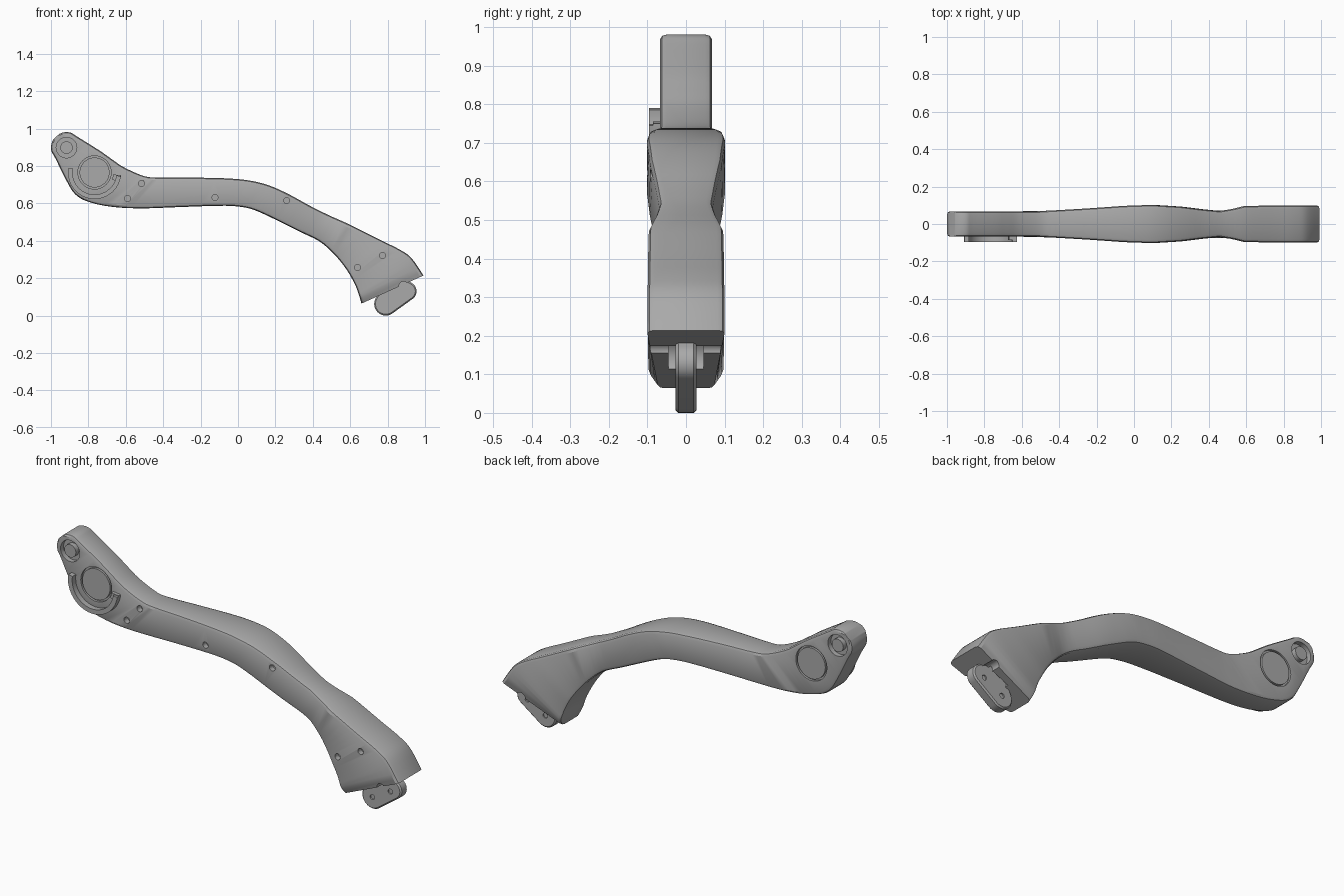
import bpy, bmesh
from math import sin, cos, radians, pi
from mathutils import Vector

if "Cube" in bpy.data.objects:
    bpy.data.objects.remove(bpy.data.objects["Cube"])

grey = bpy.data.materials.new("satin grey")
grey.use_nodes = True
GREY = (0.4, 0.4, 0.4, 1)
grey.diffuse_color = GREY
grey.node_tree.nodes["Principled BSDF"].inputs["Base Color"].default_value = GREY


def finish(name, bm):
    """Turn a bmesh into a named object with outward normals."""
    bmesh.ops.recalc_face_normals(bm, faces=bm.faces)
    mesh = bpy.data.meshes.new(name)
    bm.to_mesh(mesh)
    bm.free()
    mesh.materials.append(grey)
    obj = bpy.data.objects.new(name, mesh)
    bpy.context.collection.objects.link(obj)
    return obj


def activate(obj):
    bpy.ops.object.select_all(action="DESELECT")
    obj.select_set(True)
    bpy.context.view_layer.objects.active = obj


def smooth(obj, angle=28):
    activate(obj)
    bpy.ops.object.shade_smooth_by_angle(angle=radians(angle))


def cut(obj, cutter):
    """Subtract a cutter for good and discard it."""
    activate(obj)
    mod = obj.modifiers.new("cut", "BOOLEAN")
    mod.operation, mod.solver, mod.object = "DIFFERENCE", "EXACT", cutter
    bpy.ops.object.modifier_apply(modifier=mod.name)
    bpy.data.objects.remove(cutter)


def loft(rings, closed=False):
    """Skin a list of equal rings, capping the ends unless closed."""
    bm = bmesh.new()
    loops = [[bm.verts.new(p) for p in ring] for ring in rings]
    pairs = list(zip(loops, loops[1:] + loops[:1]))
    for a, b in pairs if closed else pairs[:-1]:
        for i in range(len(a)):
            j = (i + 1) % len(a)
            bm.faces.new((a[i], a[j], b[j], b[i]))
    if not closed:
        bm.faces.new(loops[0])
        bm.faces.new(loops[-1])
    return bm


def band(name, x, z, r0, r1, y0, y1, start=0, end=360):
    """Rectangular-section ring or arc around an axis along y."""
    full = end - start == 360
    steps = 40
    rings = []
    for k in range(steps if full else steps + 1):
        a = radians(start + (end - start) * k / steps)
        rings.append([(x + r * cos(a), y, z + r * sin(a))
                      for r, y in ((r0, y0), (r1, y0), (r1, y1), (r0, y1))])
    return finish(name, loft(rings, full))


def disc(name, x, z, r, y0, y1, sides=24):
    """Cylinder along y."""
    return finish(name, loft([[(x + r * cos(2 * pi * k / sides), y, z + r * sin(2 * pi * k / sides))
                               for k in range(sides)] for y in (y0, y1)]))


# Half thickness of the arm along its length
THICK = [(-1, .067), (-.5, .068), (-.25, .083), (-.05, .097), (.1, .102),
         (.25, .093), (.36, .079), (.46, .069), (.53, .08), (.6, .097), (1, .1)]


def half(x, z=1):
    w = THICK[0][1] if x < -1 else THICK[-1][1]
    for (xa, wa), (xb, wb) in zip(THICK, THICK[1:]):
        if xa <= x <= xb:
            w = wa + (wb - wa) * (x - xa) / (xb - xa)
    return min(w, .07 + max(0, z - .06) * .75)  # claw narrows near the ground


# Upper and lower edge of the arm, station by station
PIVOT, PIVOT_R = Vector((-.917, .898)), .083
axis, side = Vector((.69, -.72)), Vector((.72, .69))
stations = []
for a in (15, 35, 60, 90):
    mid = PIVOT - axis * PIVOT_R * cos(radians(a))
    off = side * PIVOT_R * sin(radians(a))
    stations.append((mid + off, mid - off))
for xt, zt, xb, zb in (
        (-.74, .882, -.912, .711), (-.676, .837, -.869, .647), (-.607, .791, -.805, .61),
        (-.5, .745, -.687, .583), (-.42, .738, -.527, .573), (-.286, .738, -.313, .58),
        (-.072, .734, -.1, .587), (.061, .722, 0, .583), (.168, .695, .088, .564),
        (.275, .647, .211, .508), (.382, .588, .329, .449), (.489, .535, .436, .396),
        (.596, .487, .516, .326), (.757, .406, .58, .246), (.864, .353, .623, .171),
        (.928, .307, .644, .118), (.992, .214, .66, .064)):
    stations.append((Vector((xt, zt)), Vector((xb, zb))))


def spline(pts, i, t):
    p0, p1, p2, p3 = (pts[min(max(i + k, 0), len(pts) - 1)] for k in (-1, 0, 1, 2))
    return .5 * (2 * p1 + (p2 - p0) * t + (2 * p0 - 5 * p1 + 4 * p2 - p3) * t * t
                 + (3 * p1 - p0 - 3 * p2 + p3) * t ** 3)


def section(top, low):
    """Rounded rectangle standing between the two edge points."""
    d = low - top
    c = min(.018, d.length / 4)
    d.normalize()
    ring = []
    for edge, inward, sy in ((top, d, 1), (low, -d, 1), (low, -d, -1), (top, d, -1)):
        w = half(*edge)
        corner = []
        for a in (0, 45, 90):
            p = edge + inward * c * (1 - cos(radians(a)))
            corner.append((p.x, sy * (w - c + c * sin(radians(a))), p.y))
        ring += corner if (edge is top) == (sy > 0) else corner[::-1]
    return ring


# Arm body
tops, lows = zip(*stations)
SUB = 4
rings = [section(spline(tops, i, k / SUB), spline(lows, i, k / SUB))
         for i in range(len(stations) - 1) for k in range(SUB)]
rings.append(section(tops[-1], lows[-1]))
arm = finish("arm_body", loft(rings))

# Round hub grooves and pivot recesses on both faces
HUB = (-.767, .765)
for s in (-1, 1):
    face = s * .067
    cut(arm, band("hub_cutter", *HUB, .08, .089, face - s * .012, face + s * .03))
    cut(arm, band("pivot_cutter", *PIVOT, .033, .055, face - s * .025, face + s * .03))

# Screw holes on the front face
for x, z in ((-.516, .706), (-.591, .626), (-.123, .631), (.26, .615), (.639, .257), (.773, .321)):
    w = half(x)
    cut(arm, disc("screw_cutter", x, z, .016, -w + .03, -w - .05, 16))

# Claw opening: a round notch across and a slot for the foot
cut(arm, disc("notch_cutter", .885, .158, .024, -.2, .2))
cut(arm, disc("slot_cutter", .825, .14, .06, -.045, .045))
smooth(arm)

# Raised crescent guard around the hub, with a stop at its end
guard = band("hub_guard", *HUB, .118, .142, -.096, -.06, 170, 352)
smooth(guard)
stop = band("guard_stop", *HUB, .1, .142, -.085, -.06, 338, 354)
smooth(stop)

# Foot plate: hull of rounded corners with a softened rim
bm = bmesh.new()
for x, z, r in ((.79, .062, .062), (.905, .13, .05), (.8, .17, .02), (.88, .18, .02)):
    for y, shrink in ((-.027, .007), (-.02, 0), (.02, 0), (.027, .007)):
        for k in range(32):
            a = 2 * pi * k / 32
            bm.verts.new((x + (r - shrink) * cos(a), y, z + (r - shrink) * sin(a)))
hull = bmesh.ops.convex_hull(bm, input=bm.verts)
inner = {v for v in hull["geom_interior"] + hull["geom_unused"] if isinstance(v, bmesh.types.BMVert)}
bmesh.ops.delete(bm, geom=list(inner), context="VERTS")
bmesh.ops.dissolve_limit(bm, angle_limit=.01, verts=bm.verts, edges=bm.edges)
foot = finish("foot_plate", bm)
for x, z in ((.79, .062), (.893, .118)):
    cut(foot, disc("foot_hole_cutter", x, z, .013, -.1, -.02, 16))
    cut(foot, disc("foot_hole_cutter", x, z, .013, .02, .1, 16))
smooth(foot)
